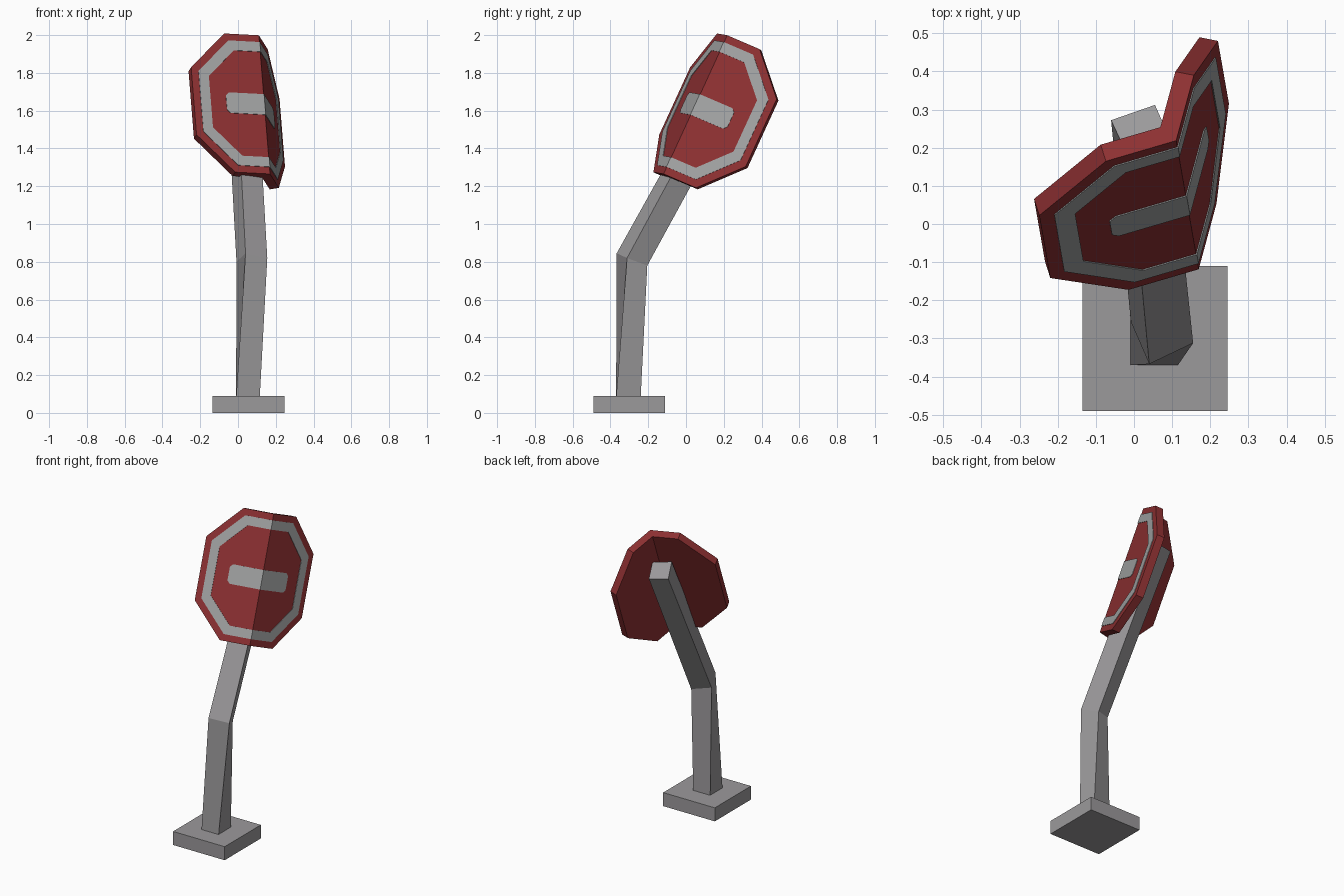
import bpy, bmesh
from mathutils import Vector

if "Cube" in bpy.data.objects:
    bpy.data.objects.remove(bpy.data.objects["Cube"])


def material(name, rgb):
    m = bpy.data.materials.new(name)
    m.diffuse_color = (*rgb, 1)
    m.use_nodes = True
    m.node_tree.nodes["Principled BSDF"].inputs["Base Color"].default_value = m.diffuse_color
    return m


STEEL = material("steel grey", (0.33, 0.32, 0.33))
RED = material("sign red", (0.27, 0.03, 0.032))
PALE = material("pale stripe", (0.36, 0.37, 0.37))


def make(name, verts, faces, mat):
    bm = bmesh.new()
    vs = [bm.verts.new(v) for v in verts]
    for f in faces:
        bm.faces.new([vs[i] for i in f])
    bmesh.ops.recalc_face_normals(bm, faces=bm.faces)
    me = bpy.data.meshes.new(name)
    bm.to_mesh(me)
    bm.free()
    me.materials.append(mat)
    ob = bpy.data.objects.new(name, me)
    bpy.context.collection.objects.link(ob)
    return ob


# Skin stacked four-sided sections into a closed solid
def loft(name, sections, mat):
    verts = [p for s in sections for p in s]
    n, last = 4, 4 * (len(sections) - 1)
    faces = [(0, 1, 2, 3), tuple(last + i for i in range(4))]
    for k in range(len(sections) - 1):
        for i in range(n):
            j = (i + 1) % n
            faces.append((k * n + i, k * n + j, k * n + n + j, k * n + n + i))
    return make(name, verts, faces, mat)


# Base slab
def rect(x0, x1, y0, y1, z):
    return [(x0, y0, z), (x1, y0, z), (x1, y1, z), (x0, y1, z)]


loft("base", [rect(-0.135, 0.245, -0.49, -0.11, z) for z in (0, 0.09)], STEEL)

# Bent and twisted square pole
bend = [Vector(p) for p in ((0.04, -0.367, 0.845), (0.155, -0.312, 0.82),
                            (0.105, -0.205, 0.78), (-0.008, -0.257, 0.80))]
top = [Vector(p) for p in ((-0.01, 0.165, 1.80), (0.10, 0.21, 1.785),
                           (0.055, 0.312, 1.725), (-0.06, 0.272, 1.74))]
loft("pole", [rect(-0.01, 0.115, -0.37, -0.24, 0.08), bend, top], STEEL)

# Folded sign: both halves hinge about a line through CENTRE along V
CENTRE = Vector((0.14, 0.05, 1.632))
V = Vector((-0.073, 0.416, 0.906)).normalized()
UL = Vector((-0.955, -0.28, 0.05)).normalized()
UR = Vector((0.243, 0.896, -0.384)).normalized()
NL = V.cross(UL).normalized()
NR = UR.cross(V).normalized()
MITRE = (NL + NR) / (1 + NL.dot(NR))


def place(u, v, d):
    if abs(u) < 1e-6:
        return CENTRE + V * v + MITRE * d
    if u > 0:
        return CENTRE + UR * u + V * v + NR * d
    return CENTRE - UL * u + V * v + NL * d


# Close a right-hand half outline (bottom fold to top fold) by mirroring
def mirrored(half):
    return half + [(-u, v) for u, v in reversed(half[1:-1])]


def plate(name, half, d0, d1, mat):
    pts = mirrored(half)
    n, k = len(pts), len(half) - 1
    verts = [place(u, v, d) for d in (d0, d1) for u, v in pts]
    faces = [(i, (i + 1) % n, n + (i + 1) % n, n + i) for i in range(n)]
    for o in (0, n):
        faces.append([o + i for i in range(k + 1)])
        faces.append([o + i for i in range(k, n)] + [o])
    return make(name, verts, faces, mat)


def ring(name, half, s_out, s_in, d0, d1, mat):
    pts = mirrored(half)
    n = len(pts)
    verts = [place(u * s, v * s, d) for s, d in
             ((s_out, d0), (s_out, d1), (s_in, d1), (s_in, d0)) for u, v in pts]
    faces = []
    for r in range(4):
        q = (r + 1) % 4
        for i in range(n):
            j = (i + 1) % n
            faces.append((r * n + i, r * n + j, q * n + j, q * n + i))
    return make(name, verts, faces, mat)


OCT = [(0, -0.405), (0.192, -0.405), (0.39, -0.197),
       (0.39, 0.197), (0.192, 0.405), (0, 0.405)]
BAR = [(0, -0.06), (0.192, -0.06), (0.21, -0.042),
       (0.21, 0.042), (0.192, 0.06), (0, 0.06)]

plate("sign_panel", OCT, -0.05, 0.0, RED)
ring("sign_border_stripe", OCT, 0.90, 0.76, -0.001, 0.003, PALE)
plate("sign_bar", BAR, -0.001, 0.003, PALE)
